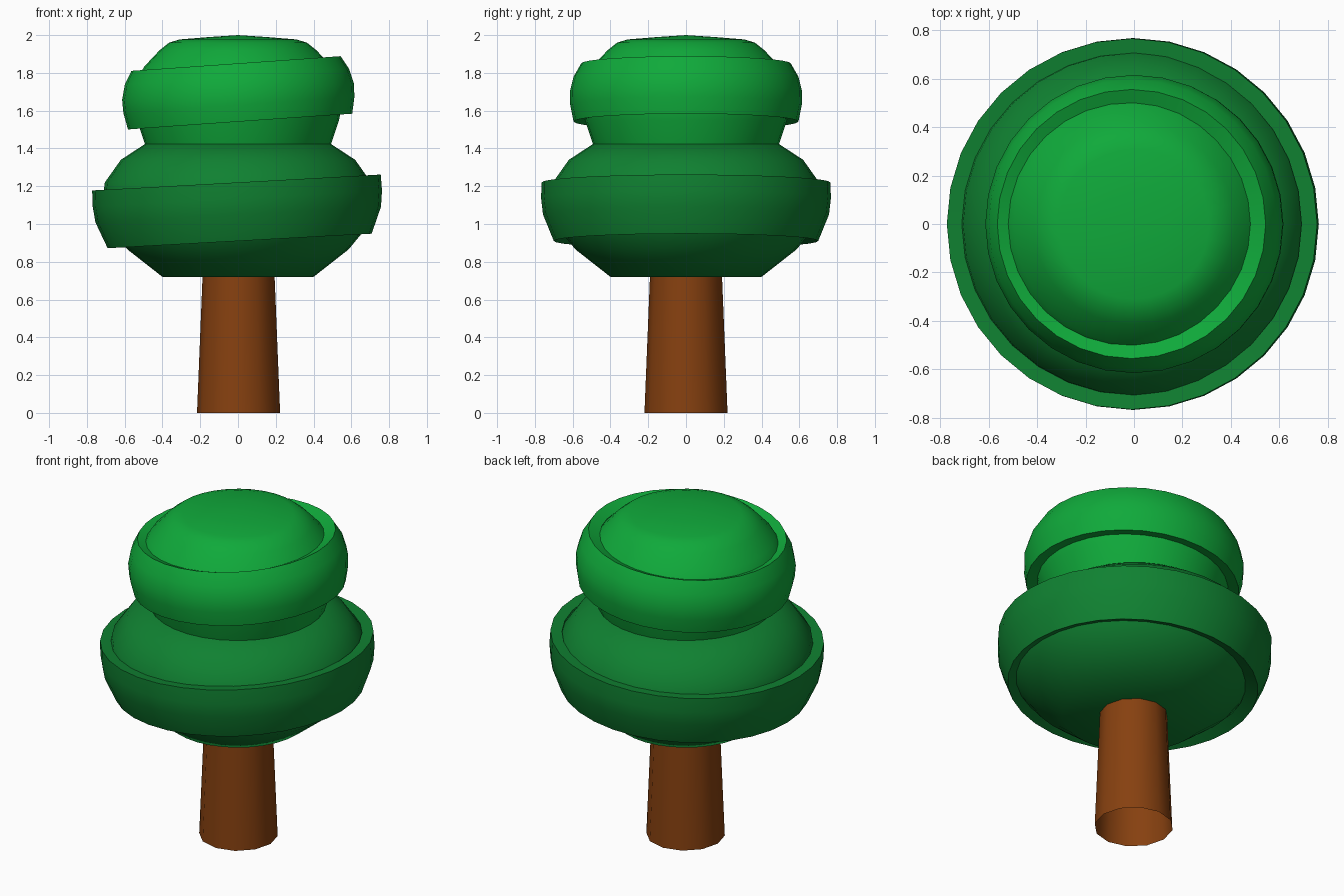
import bpy, bmesh, math
from mathutils import Matrix

if "Cube" in bpy.data.objects:
    bpy.data.objects.remove(bpy.data.objects["Cube"])


def material(name, rgb):
    m = bpy.data.materials.new(name)
    m.diffuse_color = (*rgb, 1)
    m.use_nodes = True
    m.node_tree.nodes["Principled BSDF"].inputs["Base Color"].default_value = m.diffuse_color
    return m


bark = material("bark brown", (0.24, 0.052, 0.005))
dark = material("dark leaf green", (0.005, 0.22, 0.031))
light = material("light leaf green", (0.005, 0.40, 0.043))


def lathe(name, profile, mat, sides, closed=False, tilt=0, pivot=0, x=0):
    """Spin (radius, height) points about z; closed joins last to first."""
    bm = bmesh.new()
    rings = []
    for r, z in profile:
        if r == 0:
            rings.append([bm.verts.new((0, 0, z - pivot))] * sides)
        else:
            rings.append([bm.verts.new((r * math.cos(a), r * math.sin(a), z - pivot))
                          for a in (2 * math.pi * i / sides for i in range(sides))])
    pairs = list(zip(rings, rings[1:]))
    if closed:
        pairs.append((rings[-1], rings[0]))
    for lo, hi in pairs:
        for i in range(sides):
            j = (i + 1) % sides
            quad = list(dict.fromkeys((lo[i], lo[j], hi[j], hi[i])))
            bm.faces.new(quad)
    # smooth faces, sharp creases
    bm.normal_update()
    for f in bm.faces:
        f.smooth = True
    for e in bm.edges:
        e.smooth = e.calc_face_angle(0) < math.radians(40)
    bm.transform(Matrix.Translation((x, 0, pivot)) @ Matrix.Rotation(-tilt, 4, 'Y'))
    mesh = bpy.data.meshes.new(name)
    bm.to_mesh(mesh)
    bm.free()
    mesh.materials.append(mat)
    ob = bpy.data.objects.new(name, mesh)
    bpy.context.collection.objects.link(ob)
    return ob


# trunk, open at the foot
lathe("trunk", [(0.22, 0), (0.19, 0.74)], bark, 12, x=0.003)

# rounded leaf tiers
lathe("lower_crown", [(0, 0.72), (0.40, 0.72), (0.585, 0.865), (0.68, 0.98), (0.72, 1.10),
                      (0.705, 1.22), (0.62, 1.34), (0.49, 1.425), (0, 1.425)], dark, 32)
lathe("upper_crown", [(0, 1.40), (0.485, 1.40), (0.535, 1.55), (0.56, 1.68), (0.54, 1.76),
                      (0.495, 1.835), (0.415, 1.92), (0.365, 1.96), (0.31, 1.977),
                      (0.15, 1.99), (0, 2.0)], light, 32)

# thick tilted bands around each tier (outer wall up, inner wall down)
lathe("lower_band", [(0.70, 0.91), (0.757, 1.05), (0.767, 1.135), (0.765, 1.22),
                     (0.70, 1.215), (0.70, 1.06), (0.63, 0.937)],
      dark, 32, closed=True, tilt=0.055, pivot=1.07)
lathe("upper_band", [(0.595, 1.542), (0.613, 1.63), (0.615, 1.70), (0.595, 1.78), (0.555, 1.85),
                     (0.49, 1.822), (0.54, 1.70), (0.525, 1.555)],
      light, 32, closed=True, tilt=0.07, pivot=1.7)
